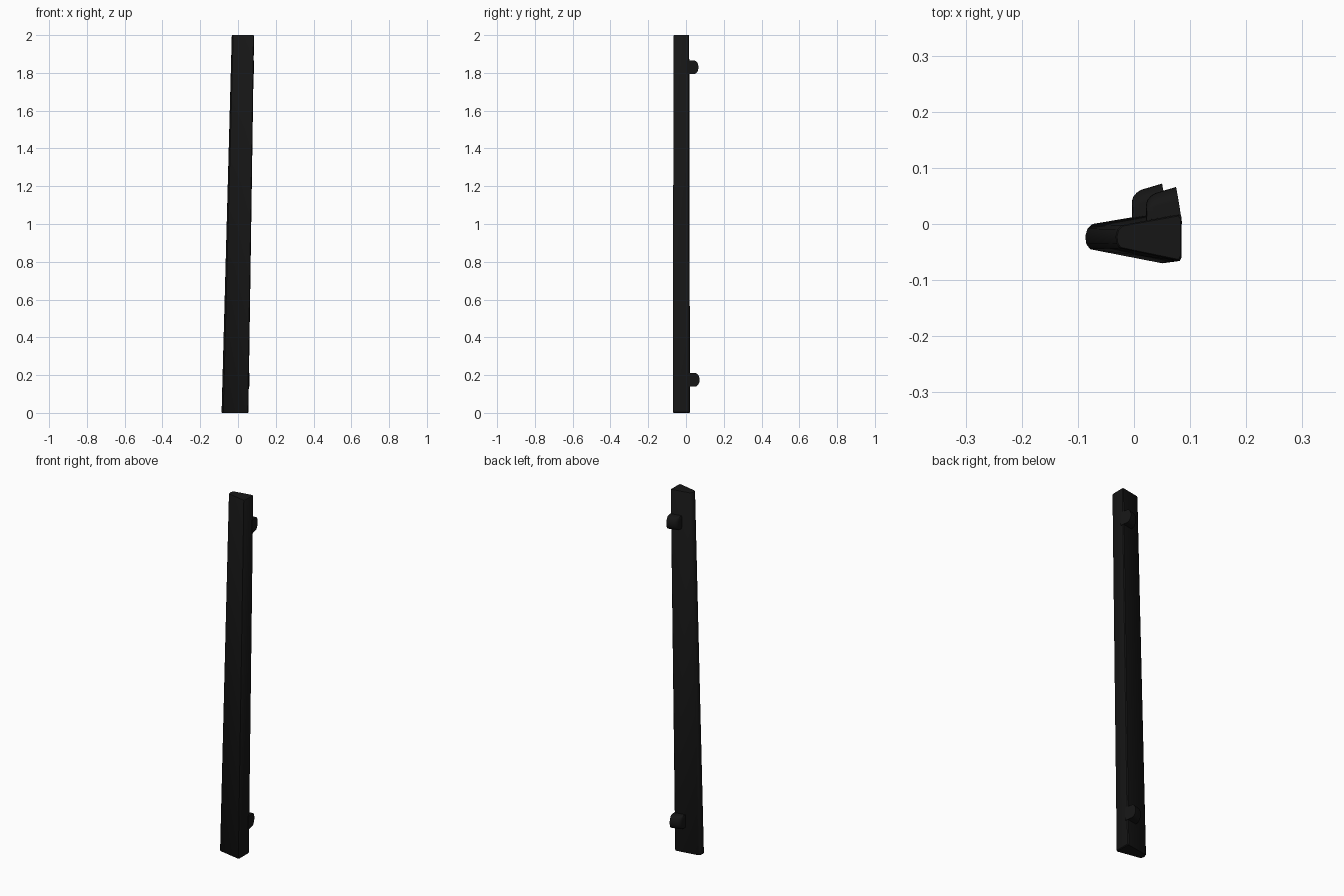
import bpy, bmesh
from math import sin, cos, radians, pi

if "Cube" in bpy.data.objects:
    bpy.data.objects.remove(bpy.data.objects["Cube"])

black = bpy.data.materials.new("black")
black.diffuse_color = (0.008, 0.008, 0.008, 1)
black.use_nodes = True
black.node_tree.nodes["Principled BSDF"].inputs["Base Color"].default_value = black.diffuse_color


def loft(name, rings):
    """Skin a stack of equal-length closed rings and cap both ends."""
    bm = bmesh.new()
    rows = [[bm.verts.new(p) for p in ring] for ring in rings]
    n = len(rows[0])
    for a, b in zip(rows, rows[1:]):
        for i in range(n):
            j = (i + 1) % n
            bm.faces.new((a[i], a[j], b[j], b[i]))
    bm.faces.new(rows[0])
    bm.faces.new(rows[-1])
    bmesh.ops.recalc_face_normals(bm, faces=bm.faces)
    mesh = bpy.data.meshes.new(name)
    bm.to_mesh(mesh)
    bm.free()
    obj = bpy.data.objects.new(name, mesh)
    bpy.context.collection.objects.link(obj)
    mesh.materials.append(black)
    bpy.ops.object.select_all(action='DESELECT')
    bpy.context.view_layer.objects.active = obj
    obj.select_set(True)
    bpy.ops.object.shade_smooth_by_angle(angle=radians(35))
    return obj


# Leaning, tapering post with a wedge section and a rounded narrow edge
section = [(-0.074, 0.0), (-0.083, -0.008), (-0.087, -0.022), (-0.085, -0.036),
           (-0.078, -0.045), (0.045, -0.069), (0.051, -0.07), (0.055, -0.063),
           (0.055, 0.016), (0.05, 0.021)]


def post_ring(z, inset=1.0):
    t = z / 2
    sx, sy = (1 - 0.17 * t), (1 - 0.09 * t)
    ring = []
    for x, y in section:
        x = -0.016 + (x + 0.016) * (1 - (1 - inset) * 0.6)
        y = -0.024 + (y + 0.024) * inset
        ring.append(((x - 0.055) * sx + 0.055 + 0.03 * t, (y + 0.024) * sy - 0.024, z))
    return ring


loft("post", [post_ring(0, 0.93), post_ring(0.004), post_ring(1.996), post_ring(2, 0.93)])

# Rounded lugs on the back: plan outline as (x, back surface y, outer y)
plan = [(-0.004, 0.0), (-0.004, 0.04), (-0.001, 0.049), (0.005, 0.056),
        (0.013, 0.061), (0.05, 0.072), (0.061, 0.006)]


def lug(name, z, dx, dy):
    rings = []
    for i in range(13):
        a = -pi / 2 + pi * i / 12
        k = 0.5 + 0.5 * cos(a)
        ring = []
        for x, y in plan:
            back = 0.014 + 0.18 * x
            if y > back:
                depth = (y - back) * (1 - k)
                x, y = x + 0.18 * depth, y - depth
            ring.append((x + dx, y + dy, z + 0.036 * sin(a)))
        rings.append(ring)
    loft(name, rings)


lug("lower_lug", 0.175, 0, 0)
lug("upper_lug", 1.83, 0.025, -0.006)
